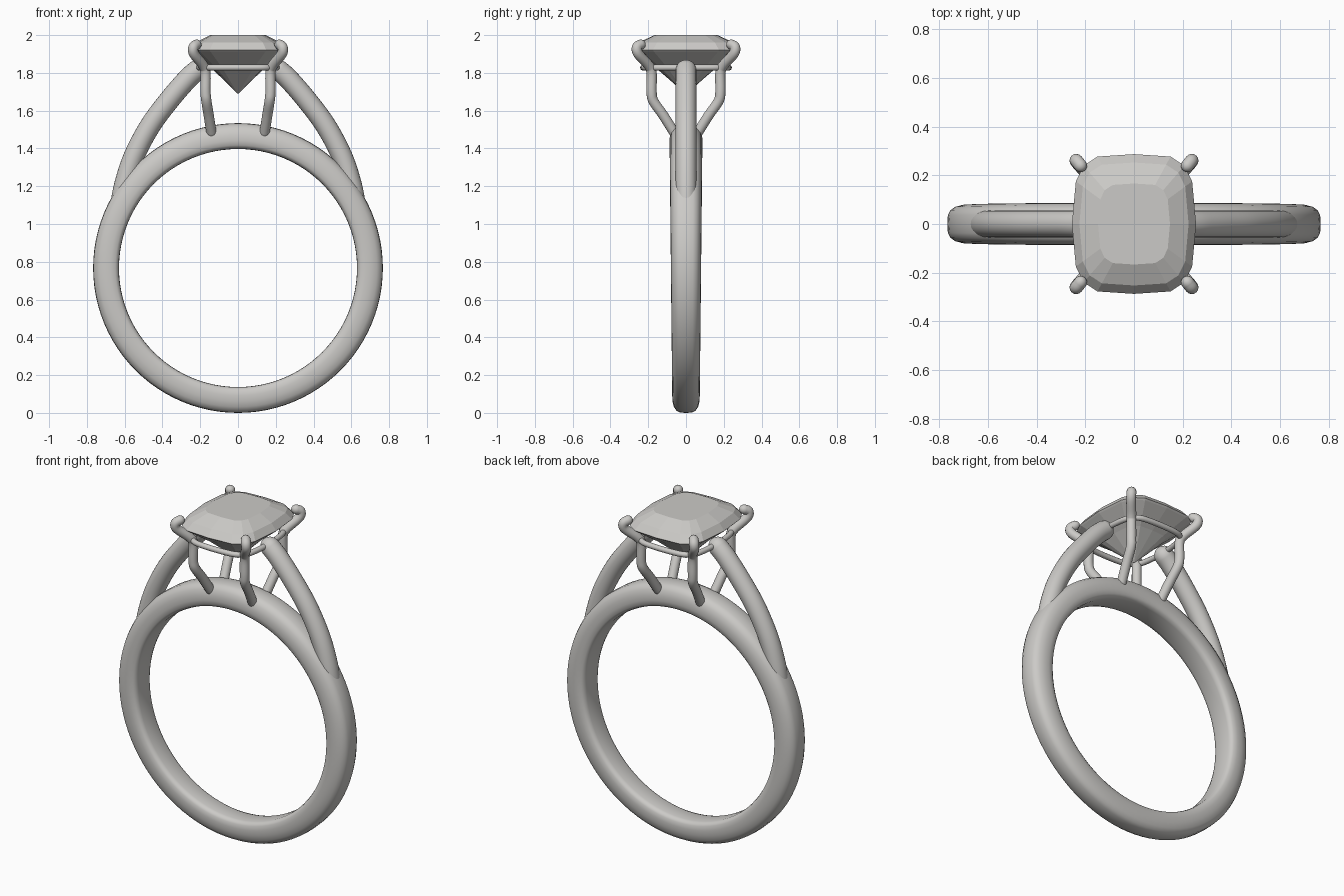
import bpy, bmesh, math
from mathutils import Vector

cube = bpy.data.objects.get("Cube")
if cube:
    bpy.data.objects.remove(cube, do_unlink=True)

# One pale metal colour for everything
COLOUR = (0.6, 0.59, 0.57, 1.0)
metal = bpy.data.materials.new("pale_metal")
metal.diffuse_color = COLOUR
metal.use_nodes = True
bsdf = metal.node_tree.nodes["Principled BSDF"]
bsdf.inputs["Base Color"].default_value = COLOUR
bsdf.inputs["Roughness"].default_value = 0.5


def skin(name, rings, closed=False, caps=True, smooth=True):
    """Join equal rings of points into a surface."""
    bm = bmesh.new()
    loops = [[bm.verts.new(p) for p in ring] for ring in rings]
    pairs = list(zip(loops, loops[1:])) + ([(loops[-1], loops[0])] if closed else [])
    for a, b in pairs:
        n = len(a)
        for i in range(n):
            j = (i + 1) % n
            bm.faces.new((a[i], a[j], b[j], b[i]))
    if caps and not closed:
        bm.faces.new(loops[0])
        bm.faces.new(loops[-1])
    bmesh.ops.recalc_face_normals(bm, faces=bm.faces)
    mesh = bpy.data.meshes.new(name)
    bm.to_mesh(mesh)
    bm.free()
    obj = bpy.data.objects.new(name, mesh)
    bpy.context.collection.objects.link(obj)
    mesh.materials.append(metal)
    for poly in mesh.polygons:
        poly.use_smooth = smooth
    return obj


def spline(points, closed=False, steps=6):
    """Smooth path through the points."""
    p = [Vector(q) for q in points]
    n = len(p)
    get = (lambda i: p[i % n]) if closed else (lambda i: p[max(0, min(n - 1, i))])
    path = []
    for i in range(n if closed else n - 1):
        a, b, c, d = (get(i + k) for k in (-1, 0, 1, 2))
        for s in range(steps):
            t = s / steps
            path.append(b + (c - a) * t / 2 + (a - b * 2.5 + c * 2 - d / 2) * t * t
                        + (b * 1.5 - a / 2 - c * 1.5 + d / 2) * t ** 3)
    return path if closed else path + [p[-1]]


def tube(name, points, radius, ref, closed=False, sides=16):
    """Round wire along a path, with domed ends when open."""
    path = spline(points, closed)
    n = len(path)
    stations = []
    for i, p in enumerate(path):
        before = path[i - 1] if closed or i else p
        after = path[(i + 1) % n] if closed or i < n - 1 else p
        stations.append((p, (after - before).normalized(), radius))
    if not closed:
        def dome(p, t, sign):
            angles = [math.radians(a) for a in (25, 50, 70, 85)]
            return [(p + t * sign * radius * math.sin(a), t, radius * math.cos(a)) for a in angles]
        stations = dome(*stations[0][:2], -1)[::-1] + stations + dome(*stations[-1][:2], 1)
    rings = []
    for p, t, r in stations:
        u = t.cross(Vector(ref)).normalized()
        v = t.cross(u)
        rings.append([p + (u * math.cos(a) + v * math.sin(a)) * r
                      for a in (math.tau * k / sides for k in range(sides))])
    return skin(name, rings, closed)


# Band: rounded section, slightly wider at the top
CENTRE, SEGMENTS = 0.767, 96
half = [(0.767, 0), (0.765, 0.45), (0.755, 0.7), (0.735, 0.88), (0.705, 0.98),
        (0.675, 1), (0.65, 0.95), (0.637, 0.83), (0.631, 0.6), (0.63, 0)]
section = half + [(r, -w) for r, w in half[-2:0:-1]]
band_rings = []
for k in range(SEGMENTS):
    a = math.tau * k / SEGMENTS
    width = 0.08 + 0.007 * math.sin(a)
    band_rings.append([(r * math.cos(a), w * width, CENTRE + r * math.sin(a)) for r, w in section])
skin("band", band_rings, closed=True)

# Cathedral arms rising from the band to the setting
arm = [(0.625, 1.08), (0.6, 1.21), (0.55, 1.36), (0.465, 1.52),
       (0.365, 1.655), (0.27, 1.765), (0.215, 1.815)]
for side, label in ((1, "left"), (-1, "right")):
    tube(label + "_arm", [(side * x, 0, z) for x, z in arm], 0.055, (0, 1, 0), sides=24)

# Four prongs hooked over the stone corners
prong = [(0.14, 0.06, 1.48), (0.155, 0.12, 1.575), (0.167, 0.172, 1.65), (0.172, 0.182, 1.7),
         (0.172, 0.182, 1.8), (0.185, 0.198, 1.84), (0.232, 0.252, 1.9),
         (0.236, 0.26, 1.935), (0.22, 0.24, 1.95)]
for sx, lx in ((1, "left"), (-1, "right")):
    for sy, ly in ((-1, "front"), (1, "back")):
        tube(f"{ly}_{lx}_prong", [(sx * x, sy * y, z) for x, y, z in prong],
             0.027, (sx, -sy * 0.9, 0))

# Cushion outline shared by the stone and the rail
quarter = [(0.255, 0), (0.239, 0.175), (0.207, 0.24), (0.15, 0.277), (0, 0.287)]
upper = quarter + [(-x, y) for x, y in quarter[-2::-1]]
outline = upper + [(x, -y) for x, y in upper[-2:0:-1]]

# Gallery rail under the stone
tube("gallery_rail", [(x * 0.81, y * 0.79, 1.828) for x, y in outline], 0.016, (0, 0, 1),
     closed=True, sides=12)

# Faceted stone: culet, pavilion, girdle, crown, table
levels = [(0.01, 1.69), (0.55, 1.825), (0.97, 1.912), (1, 1.92), (0.88, 1.96), (0.58, 2.0)]
skin("stone", [[(x * s, y * s, z) for x, y in outline] for s, z in levels], smooth=False)
